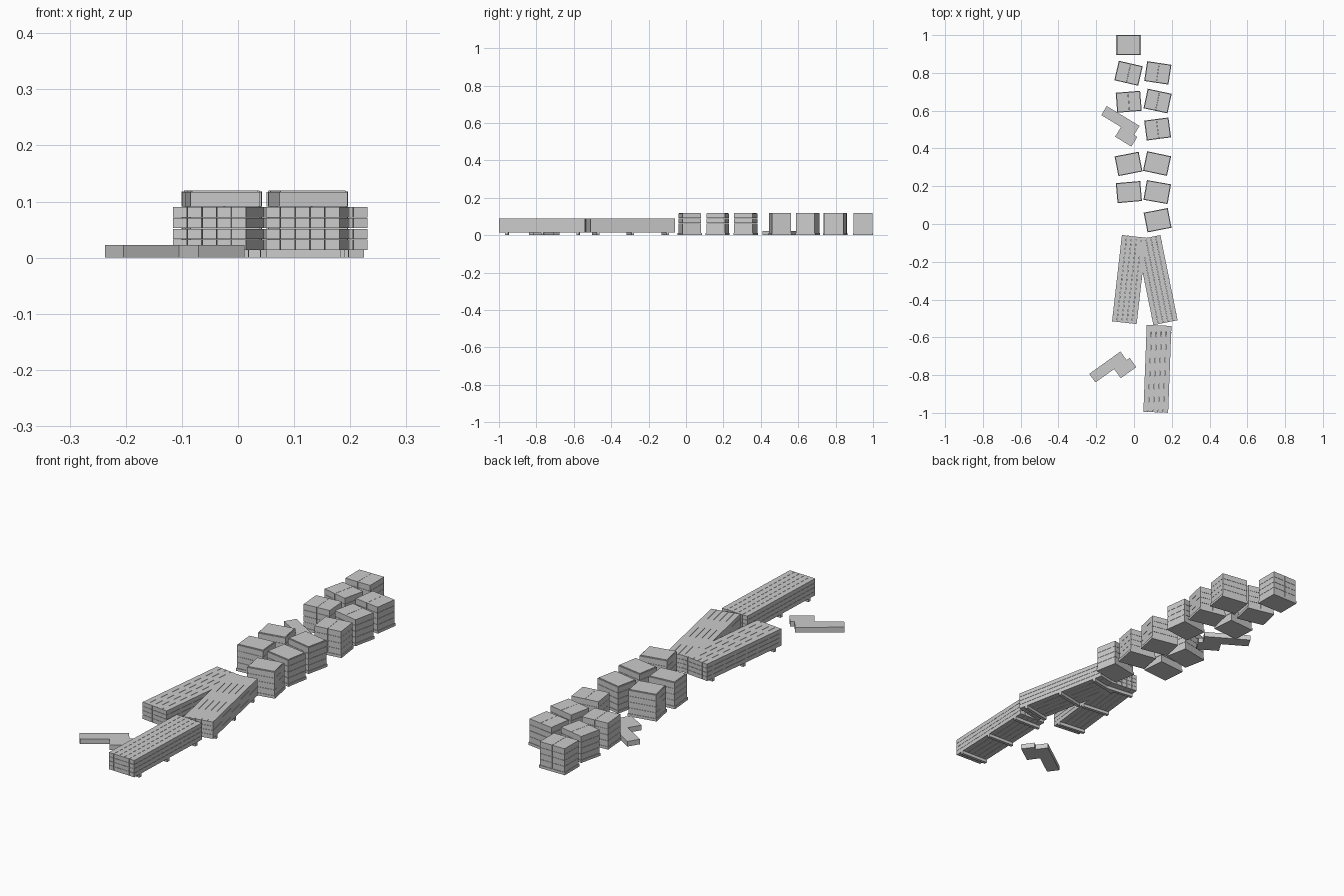
import bpy, bmesh, math
from mathutils import Matrix

if "Cube" in bpy.data.objects:
    bpy.data.objects.remove(bpy.data.objects["Cube"])

mat = bpy.data.materials.new("light grey")
mat.diffuse_color = (0.6, 0.6, 0.6, 1)
mat.use_nodes = True
mat.node_tree.nodes["Principled BSDF"].inputs["Base Color"].default_value = mat.diffuse_color


def build(name, boxes, x, y, angle):
    """One object made of boxes (cx, cy, z0, sx, sy, sz), placed and turned about z."""
    bm = bmesh.new()
    for cx, cy, z0, sx, sy, sz in boxes:
        m = Matrix.Translation((cx, cy, z0 + sz / 2)) @ Matrix.Diagonal((sx, sy, sz, 1))
        bmesh.ops.create_cube(bm, size=1, matrix=m)
    me = bpy.data.meshes.new(name)
    bm.to_mesh(me)
    bm.free()
    me.materials.append(mat)
    ob = bpy.data.objects.new(name, me)
    ob.location = (x, y, 0)
    ob.rotation_euler.z = math.radians(angle)
    bpy.context.collection.objects.link(ob)


def grid(cols, rows, w, d, z0, z1, gap):
    """Boxes in columns across x and layers up z, with thin gaps between them."""
    cw, lh = w / cols, (z1 - z0) / rows
    return [((i + 0.5) * cw - w / 2, 0, z0 + j * lh, cw - gap, d, lh - gap)
            for i in range(cols) for j in range(rows)]


# Timber bundles: five by four long beams resting on three cross runners
for x, y, a in [(0.124, -0.767, -2.2), (-0.025, -0.294, -6.5), (0.121, -0.297, 11.5)]:
    build("timber_beams", grid(5, 4, 0.132, 0.46, 0.014, 0.091, 0.001), x, y, a)
    build("timber_runners", [(0, s * 0.19, 0, 0.132, 0.014, 0.014) for s in (-1, 0, 1)], x, y, a)

# Pallet loads of cartons: two columns of four layers
pallet = [(0, 0, 0, 0.13, 0.106, 0.012)]
for x, y, a in [(-0.029, 0.947, 0), (-0.029, 0.798, -13), (0.126, 0.80, -8.5),
                (-0.028, 0.647, 4.5), (0.125, 0.651, -12), (0.125, 0.503, 7.5)]:
    build("carton_pallet", pallet, x, y, a)
    build("cartons", grid(2, 4, 0.125, 0.101, 0.012, 0.119, 0.001), x, y, a)

# Pallet loads of wide slabs with a thin inset cover on top
for x, y, a in [(-0.029, 0.318, 11), (0.122, 0.32, -12), (-0.027, 0.169, 5),
                (0.123, 0.169, -10), (0.125, 0.02, 11)]:
    build("slab_pallet", pallet, x, y, a)
    build("slabs", grid(1, 4, 0.125, 0.101, 0.012, 0.118, 0.001), x, y, a)
    build("slab_cover", [(0, 0, 0.117, 0.118, 0.094, 0.003)], x, y, a)

# Loose pairs of low blocks: a long one with a short one beside it
for x, y, a in [(-0.138, -0.757, 35.6), (-0.072, 0.548, -31.2)]:
    build("long_block", [(0, 0, 0, 0.203, 0.056, 0.023)], x, y, a)
    build("short_block", [(0.071, -0.058, 0, 0.101, 0.06, 0.023)], x, y, a)
